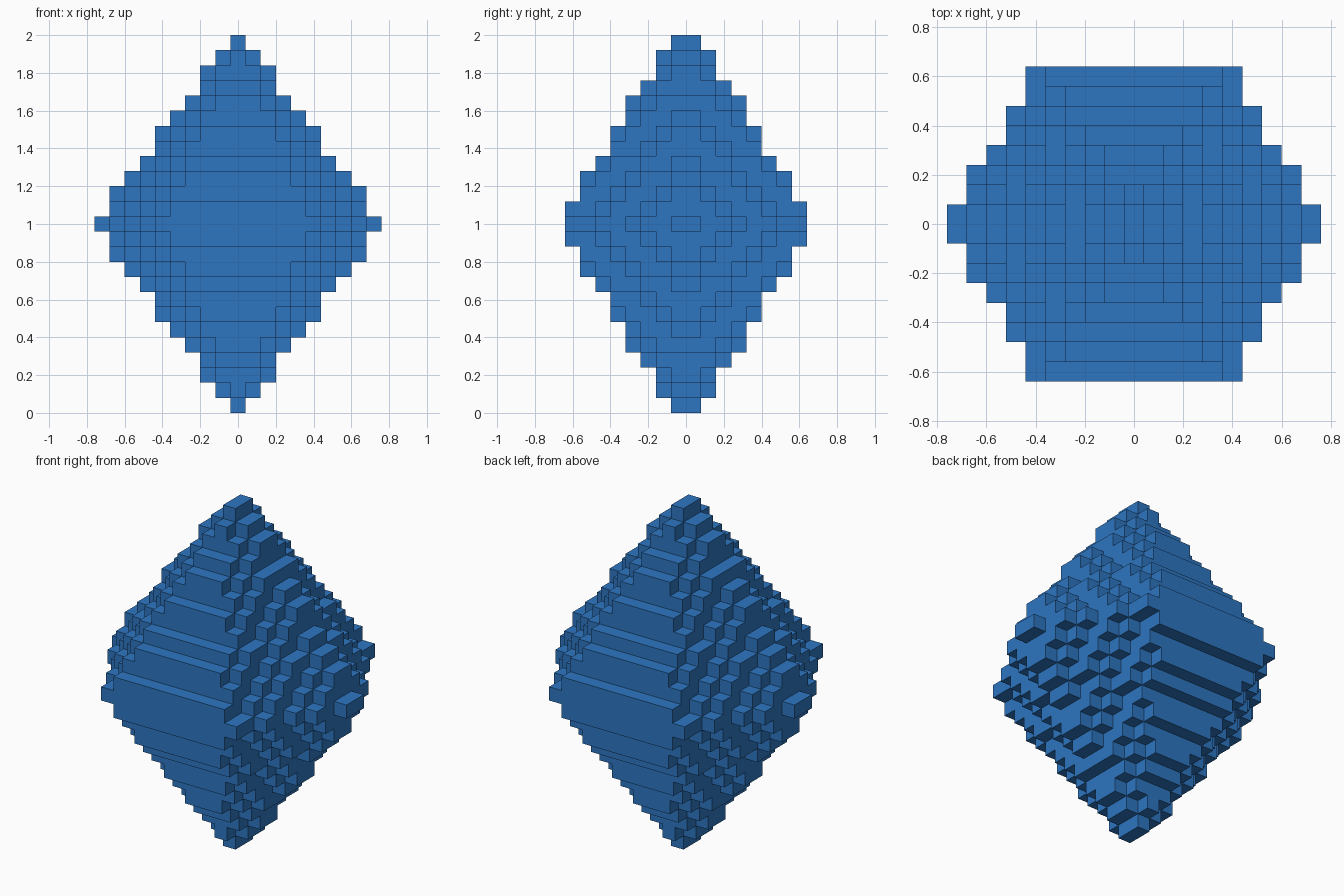
import bpy, bmesh
from mathutils import Vector

cube = bpy.data.objects.get("Cube")
if cube:
    bpy.data.objects.remove(cube, do_unlink=True)

U = 0.08        # block size
TOP = 12        # layers above and below the middle layer

# Single blue material
blue = bpy.data.materials.new("gem_blue")
blue.use_nodes = True
colour = (0.026, 0.180, 0.535, 1.0)
blue.diffuse_color = colour
bsdf = blue.node_tree.nodes["Principled BSDF"]
bsdf.inputs["Base Color"].default_value = colour
bsdf.inputs["Roughness"].default_value = 0.8


def inside(x, y, z):
    """Block centre lies within a six-sided double pyramid (in block units)."""
    d = abs(z)
    return (d <= TOP
            and abs(y) <= 8.48 - 0.62 * d
            and abs(x) <= 9.46 - 0.72 * d - 0.625 * (abs(y) - 0.5))


# Block centres: odd count across x and z, even count across y
blocks = {(x, y + 0.5, z)
          for x in range(-10, 11)
          for y in range(-9, 9)
          for z in range(-TOP, TOP + 1)
          if inside(x, y + 0.5, z)}

# Outer shell: one square wherever a block has no neighbour
bm = bmesh.new()
corners = {}


def corner(p):
    key = tuple(round(c * 2) for c in p)
    if key not in corners:
        corners[key] = bm.verts.new((p.x * U, p.y * U, (p.z + TOP + 0.5) * U))
    return corners[key]


for block in sorted(blocks):
    centre = Vector(block)
    for axis in range(3):
        for sign in (-1, 1):
            normal = Vector((0, 0, 0))
            normal[axis] = sign
            if tuple(centre + normal) in blocks:
                continue
            side = Vector((0, 0, 0))
            side[(axis + 1) % 3] = 0.5
            up = normal.cross(side)
            middle = centre + normal * 0.5
            bm.faces.new([corner(middle + a * side + b * up)
                          for a, b in ((-1, -1), (1, -1), (1, 1), (-1, 1))])

mesh = bpy.data.meshes.new("stepped_gem")
bm.to_mesh(mesh)
bm.free()
mesh.materials.append(blue)
gem = bpy.data.objects.new("stepped_gem", mesh)
bpy.context.scene.collection.objects.link(gem)
